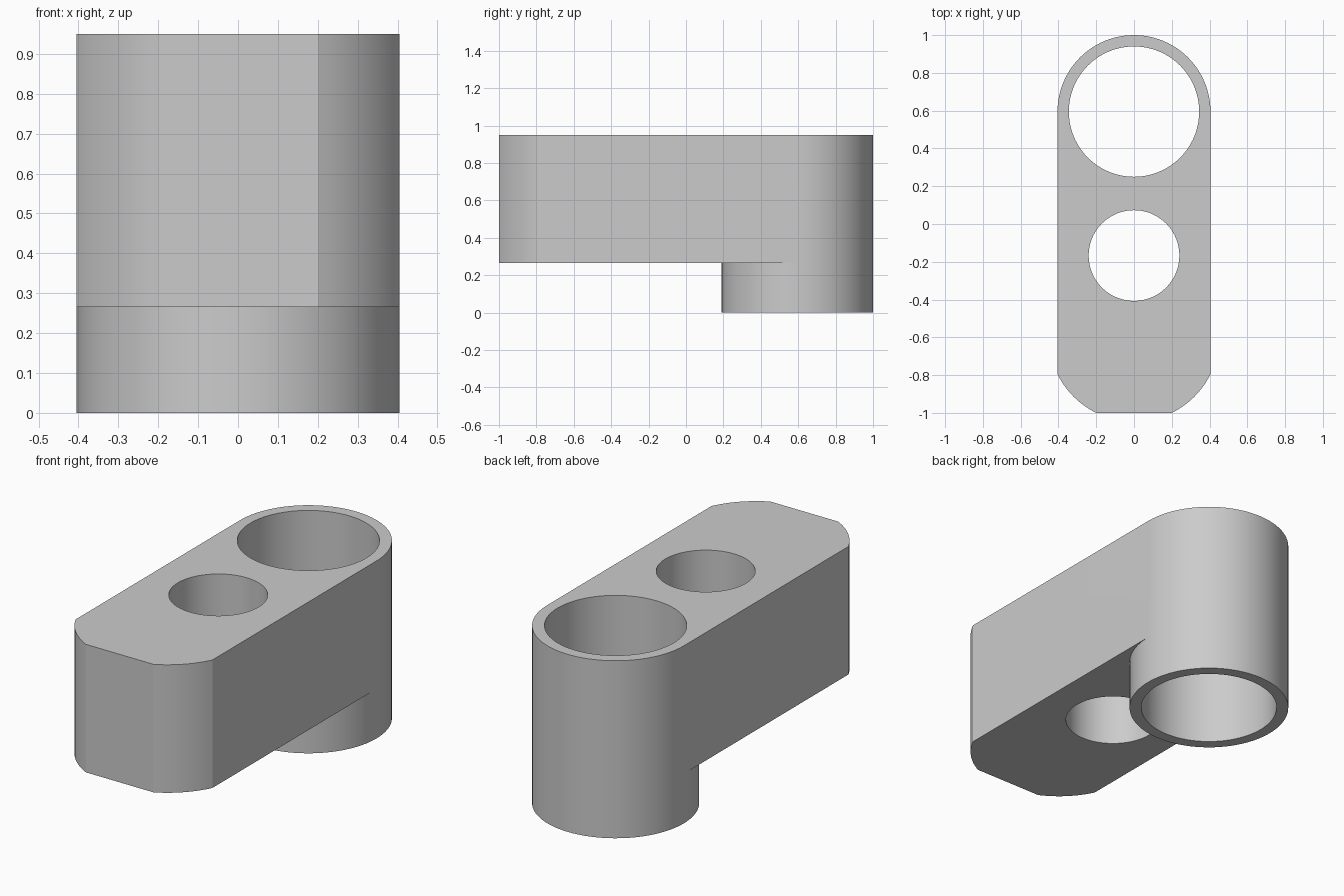
import bpy, bmesh, math
from math import sin, cos, pi

if "Cube" in bpy.data.objects:
    bpy.data.objects.remove(bpy.data.objects["Cube"])

R, END_Y = 0.405, 0.595          # sleeve radius and its centre along y
BASE, TOP = 0.265, 0.95          # underside and top of the arm

grey = bpy.data.materials.new("plain grey")
grey.use_nodes = True
grey.diffuse_color = (0.6, 0.6, 0.6, 1)
grey.node_tree.nodes["Principled BSDF"].inputs["Base Color"].default_value = (0.6, 0.6, 0.6, 1)


def arc(cy, r, start, end, steps):
    return [(r * cos(start + (end - start) * i / steps),
             cy + r * sin(start + (end - start) * i / steps)) for i in range(steps + 1)]


def prism(name, outline, z0, z1):
    """Extrude a closed counter-clockwise outline from z0 to z1."""
    bm = bmesh.new()
    face = bm.faces.new([bm.verts.new((x, y, z0)) for x, y in outline])
    top = bmesh.ops.extrude_face_region(bm, geom=[face])["geom"]
    bmesh.ops.translate(bm, vec=(0, 0, z1 - z0),
                        verts=[v for v in top if isinstance(v, bmesh.types.BMVert)])
    bmesh.ops.recalc_face_normals(bm, faces=bm.faces)
    mesh = bpy.data.meshes.new(name)
    bm.to_mesh(mesh)
    bm.free()
    mesh.materials.append(grey)
    obj = bpy.data.objects.new(name, mesh)
    bpy.context.collection.objects.link(obj)
    return obj


def cylinder(name, cy, r, z0, z1):
    return prism(name, arc(cy, r, 0, 2 * pi, 96)[:-1], z0, z1)


def combine(target, tool, operation):
    mod = target.modifiers.new(operation, "BOOLEAN")
    mod.operation, mod.object, mod.solver = operation, tool, "EXACT"
    bpy.context.view_layer.objects.active = target
    bpy.ops.object.modifier_apply(modifier=mod.name)
    bpy.data.objects.remove(tool)


# Arm: round at the back, flat nose with two curved corners at the front
nose_r = math.hypot(R, 0.2)
a = math.atan2(0.2, R)
outline = (arc(END_Y, R, 0, pi, 48)
           + arc(-END_Y, nose_r, pi + a, 1.5 * pi - a, 12)
           + arc(-END_Y, nose_r, 1.5 * pi + a, 2 * pi - a, 12))
arm = prism("arm_with_sleeve", outline, BASE, TOP)

# Sleeve below the arm, then the two through holes
combine(arm, cylinder("sleeve", END_Y, R, 0, BASE), "UNION")
combine(arm, cylinder("large_bore", END_Y, 0.345, -0.1, 1.1), "DIFFERENCE")
combine(arm, cylinder("small_bore", -0.167, 0.24, -0.1, 1.1), "DIFFERENCE")

bpy.ops.object.select_all(action="DESELECT")
arm.select_set(True)
bpy.context.view_layer.objects.active = arm
bpy.ops.object.shade_smooth_by_angle(angle=math.radians(20))
